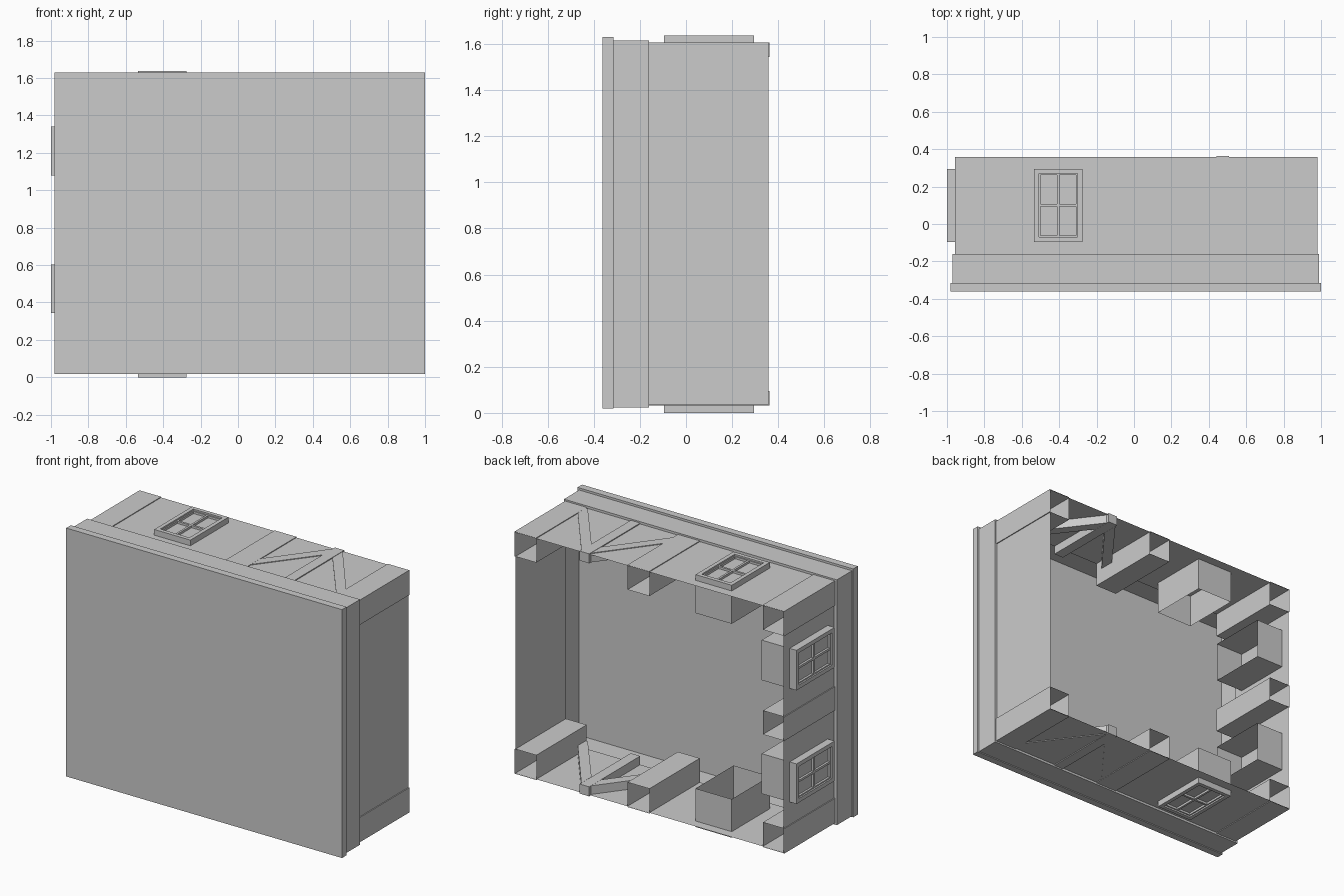
import bpy, bmesh
from mathutils import Matrix, Vector

if "Cube" in bpy.data.objects:
    bpy.data.objects.remove(bpy.data.objects["Cube"])

MID = 0.82                      # mid height, used as the mirror plane
Y0, Y1 = -0.16, 0.357           # base and open rim of the walls


def finish(name, bm):
    me = bpy.data.meshes.new(name)
    bm.to_mesh(me)
    bm.free()
    ob = bpy.data.objects.new(name, me)
    bpy.context.collection.objects.link(ob)
    return ob


def mirror_z(bm):
    """Add a copy reflected about the mid height."""
    d = bmesh.ops.duplicate(bm, geom=bm.verts[:] + bm.edges[:] + bm.faces[:])["geom"]
    vs = [e for e in d if isinstance(e, bmesh.types.BMVert)]
    fs = [e for e in d if isinstance(e, bmesh.types.BMFace)]
    for v in vs:
        v.co.z = 2 * MID - v.co.z
    bmesh.ops.reverse_faces(bm, faces=fs)


def box(bm, x, y, z, open_back=False):
    m = Matrix.LocRotScale(Vector((sum(x) / 2, sum(y) / 2, sum(z) / 2)), None,
                           Vector((x[1] - x[0], y[1] - y[0], z[1] - z[0])))
    vs = bmesh.ops.create_cube(bm, size=1, matrix=m)["verts"]
    if open_back:
        fs = {f for v in vs for f in v.link_faces if f.calc_center_median().y > y[1] - 1e-4}
        bmesh.ops.delete(bm, geom=list(fs), context='FACES_ONLY')


def prism(bm, pts, z0, z1):
    lo = [bm.verts.new((x, y, z0)) for x, y in pts]
    hi = [bm.verts.new((x, y, z1)) for x, y in pts]
    bm.faces.new(lo[::-1])
    bm.faces.new(hi)
    for i in range(len(pts)):
        j = (i + 1) % len(pts)
        bm.faces.new((lo[i], lo[j], hi[j], hi[i]))


# closed slab at the front
bm = bmesh.new()
box(bm, (-0.98, 1.0), (-0.362, -0.315), (0.018, 1.63))
finish("front_slab", bm)

# thin shell: plinth, narrow ledge, walls open at the back
bm = bmesh.new()
loops = []
for y, xa, xb, h in [(-0.315, -0.971, 0.988, 0.796), (Y0, -0.971, 0.988, 0.796),
                     (Y0, -0.951, 0.974, 0.781), (Y1, -0.951, 0.974, 0.781)]:
    loops.append([bm.verts.new((x, y, z)) for x, z in
                  ((xa, MID - h), (xb, MID - h), (xb, MID + h), (xa, MID + h))])
for a, b in zip(loops, loops[1:]):
    for i in range(4):
        j = (i + 1) % 4
        bm.faces.new((a[i], a[j], b[j], b[i]))
bmesh.ops.recalc_face_normals(bm, faces=bm.faces[:])
finish("plinth_and_walls", bm)

# hollow posts, open at the back
bm = bmesh.new()
for x in ((-0.957, -0.802), (0.825, 0.98), (0.013, 0.17)):
    box(bm, x, (Y0, Y1), (1.445, 1.606), True)
mirror_z(bm)
box(bm, (-0.957, -0.802), (Y0, Y1), (MID - 0.055, MID + 0.1), True)
finish("wall_posts", bm)

# upright strut with two slanted braces, on both long walls
bm = bmesh.new()
box(bm, (0.441, 0.509), (Y0, 0.363), (1.545, 1.607))
for s in (1, -1):
    pts = [(0.475 + s * dx, y) for dx, y in
           ((0.035, 0.24), (0.335, -0.15), (0.412, -0.15), (0.035, 0.345))]
    prism(bm, pts if s > 0 else pts[::-1], 1.545, 1.6055)
mirror_z(bm)
bmesh.ops.recalc_face_normals(bm, faces=bm.faces[:])
finish("timber_braces", bm)


def window(name, matrix):
    """Hollow box frame facing local +z, outer face at z = 0."""
    bm = bmesh.new()
    w, h, b = 0.13, 0.195, 0.026
    rings = []
    for a, c, z in ((w, h, -0.25), (w, h, 0), (w - b, h - b, 0), (w - b, h - b, -0.024)):
        rings.append([bm.verts.new((sx * a, sy * c, z)) for sx, sy in
                      ((-1, -1), (1, -1), (1, 1), (-1, 1))])
    for p, q in zip(rings, rings[1:]):
        for i in range(4):
            j = (i + 1) % 4
            bm.faces.new((p[i], p[j], q[j], q[i]))
    bm.faces.new(rings[-1])
    # sash edges and glazing bars
    iw, ih = w - b, h - b
    z = (-0.024, -0.010)
    for s in (-1, 1):
        box(bm, sorted((s * iw, s * (iw - 0.008))), (-ih, ih), z)
        box(bm, (-iw, iw), sorted((s * ih, s * (ih - 0.008))), z)
    box(bm, (-0.007, 0.007), (-ih, ih), z)
    box(bm, (-iw, iw), (-0.007, 0.007), z)
    bm.transform(matrix)
    bmesh.ops.recalc_face_normals(bm, faces=bm.faces[:])
    return finish(name, bm)


def frame(loc, xa, ya, za):
    m = Matrix((xa, ya, za)).transposed().to_4x4()
    m.translation = loc
    return m


# windows on both long walls and two on the end wall
window("window_top", frame((-0.405, 0.1, 1.638), (1, 0, 0), (0, 1, 0), (0, 0, 1)))
window("window_bottom", frame((-0.405, 0.1, 0.0), (-1, 0, 0), (0, 1, 0), (0, 0, -1)))
for i, z in enumerate((0.473, 1.21)):
    window(f"window_end_{i + 1}", frame((-1.0, 0.1, z), (0, 0, 1), (0, 1, 0), (-1, 0, 0)))
